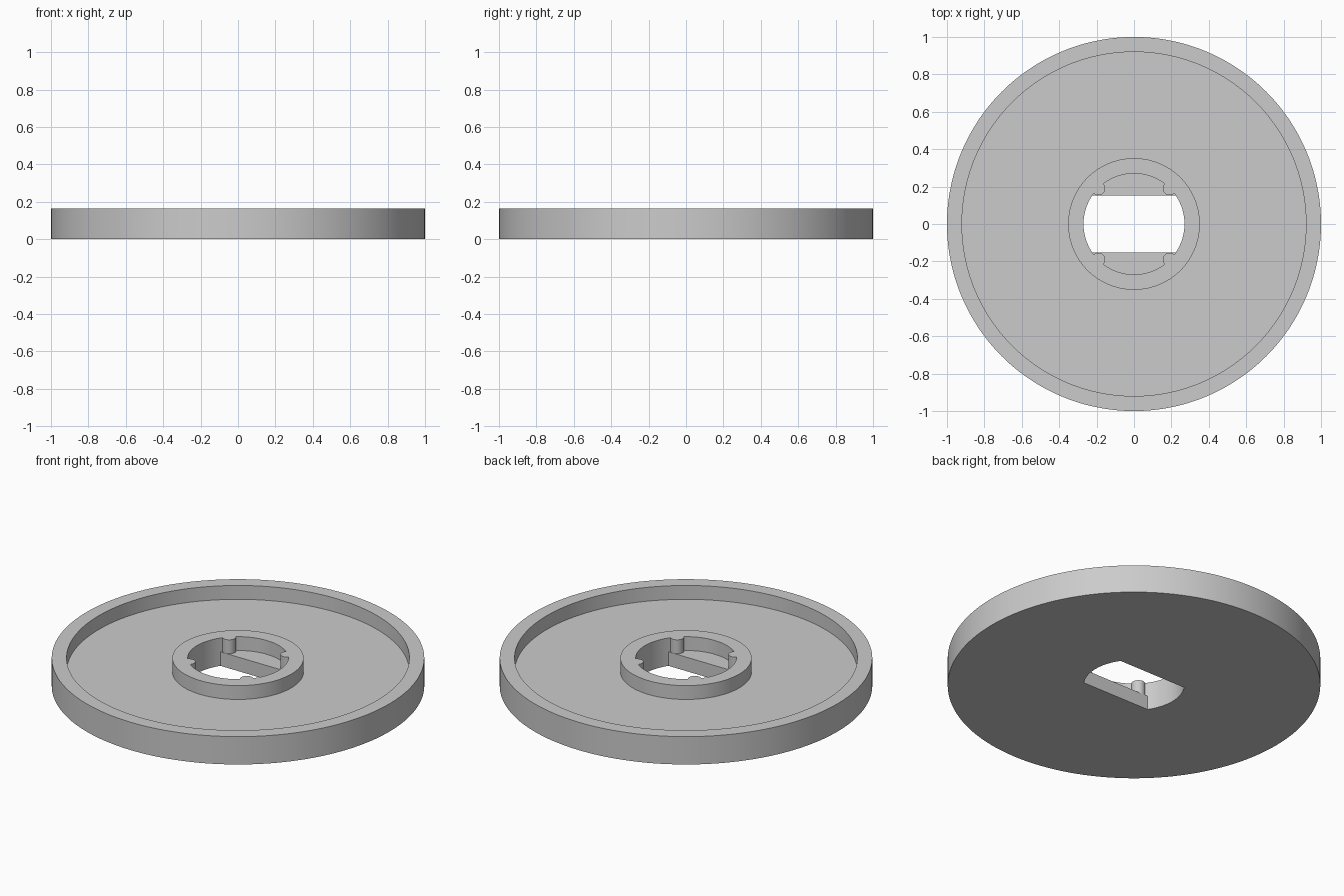
import bpy, bmesh, math

if "Cube" in bpy.data.objects:
    bpy.data.objects.remove(bpy.data.objects["Cube"])

HEIGHT, FLOOR = 0.165, 0.083
BORE, FLAT = 0.27, 0.153      # bore radius, half width between the flats
BUMP = 0.037                  # radius of the four locating bumps
BUMP_ANGLE = math.asin(BUMP / BORE)


def upper_bore(a):
    """Round bore with a bump at each diagonal."""
    off = (a % (math.pi / 2)) - math.pi / 4
    if abs(off) > BUMP_ANGLE + 1e-6:
        return BORE
    root = max(0.0, BUMP ** 2 - (BORE * math.sin(off)) ** 2)
    return min(BORE, BORE * math.cos(off) - math.sqrt(root))


def lower_bore(a):
    """Round bore cut by two flats."""
    s = abs(math.sin(a))
    return min(BORE, FLAT / s) if s > 1e-6 else BORE


def fixed(r):
    return lambda a: r


# Angles: even steps, plus exact points at the flats and bumps
quarter = {math.radians(2.5 * i) for i in range(36)}
quarter = {a for a in quarter if abs(a - math.pi / 4) > BUMP_ANGLE}
quarter |= {math.pi / 4 + BUMP_ANGLE * math.sin(math.pi * k / 16) for k in range(-8, 9)}
quarter |= {math.pi / 4 + s * (BUMP_ANGLE + 2e-4) for s in (-1, 1)}
corner = math.asin(FLAT / BORE)
angles = set()
for q in range(4):
    angles |= {round(a + q * math.pi / 2, 6) for a in quarter}
for c in (corner, math.pi - corner, math.pi + corner, 2 * math.pi - corner):
    angles.add(round(c, 6))
angles = sorted(angles)

# Closed section: base, outer rim, recess, hub, stepped bore
section = [
    (lower_bore, 0), (fixed(1.0), 0), (fixed(1.0), HEIGHT),
    (fixed(0.92), HEIGHT), (fixed(0.92), FLOOR),
    (fixed(0.352), FLOOR), (fixed(0.352), HEIGHT),
    (upper_bore, HEIGHT), (upper_bore, FLOOR), (lower_bore, FLOOR),
]

bm = bmesh.new()
rings = [[bm.verts.new((r(a) * math.cos(a), r(a) * math.sin(a), z)) for a in angles]
         for r, z in section]
n = len(angles)
for k, ring in enumerate(rings):
    nxt = rings[(k + 1) % len(rings)]
    for i in range(n):
        j = (i + 1) % n
        bm.faces.new((ring[i], nxt[i], nxt[j], ring[j]))
bmesh.ops.remove_doubles(bm, verts=bm.verts, dist=1e-5)
bmesh.ops.recalc_face_normals(bm, faces=bm.faces)

mesh = bpy.data.meshes.new("flanged_disc")
bm.to_mesh(mesh)
bm.free()
disc = bpy.data.objects.new("flanged_disc", mesh)
bpy.context.collection.objects.link(disc)

grey = bpy.data.materials.new("light_grey")
grey.diffuse_color = (0.6, 0.6, 0.6, 1)
grey.use_nodes = True
grey.node_tree.nodes["Principled BSDF"].inputs["Base Color"].default_value = grey.diffuse_color
mesh.materials.append(grey)

bpy.context.view_layer.objects.active = disc
disc.select_set(True)
bpy.ops.object.shade_smooth_by_angle(angle=math.radians(30))
